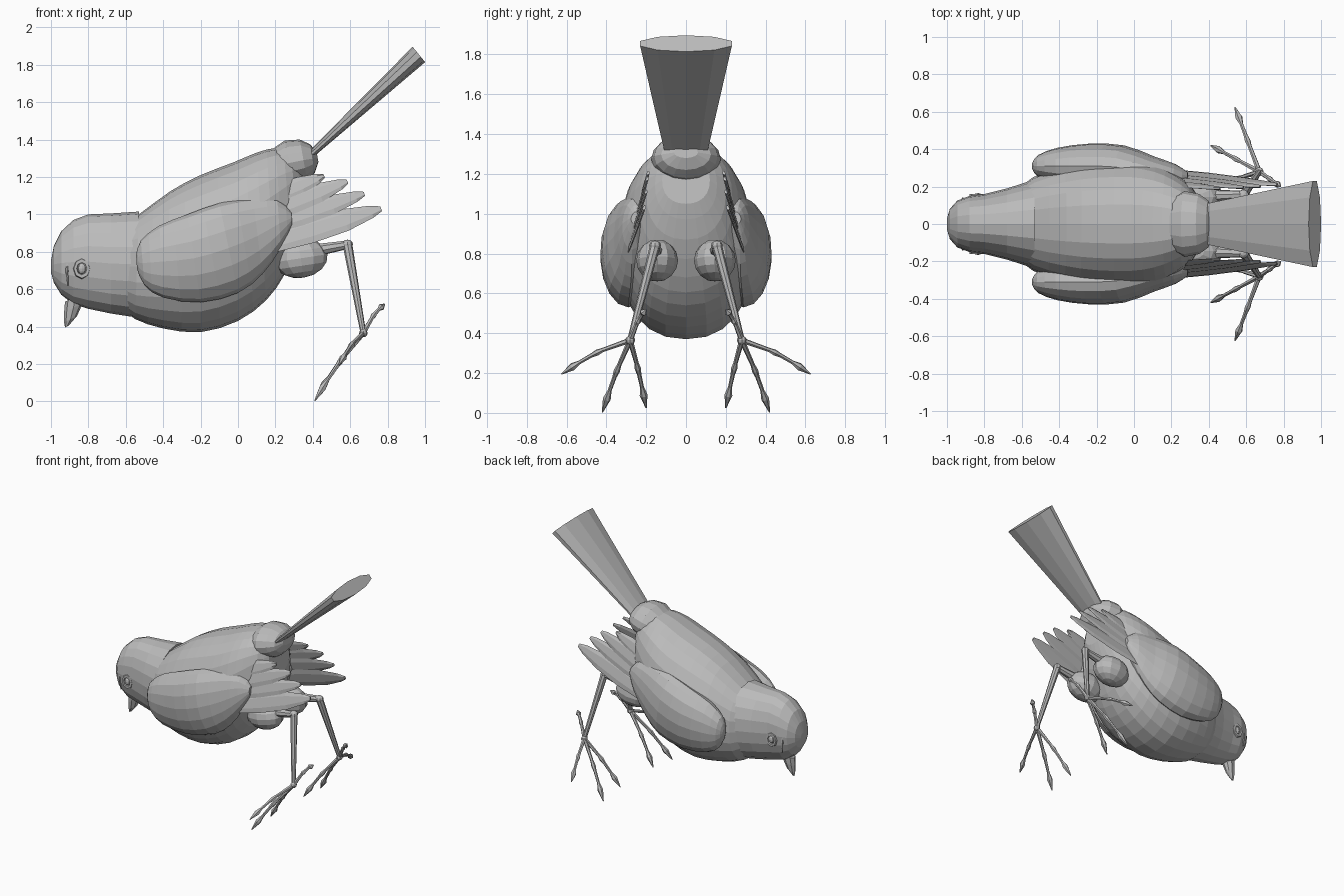
import bpy, bmesh, math
from mathutils import Vector, Matrix

if "Cube" in bpy.data.objects:
    bpy.data.objects.remove(bpy.data.objects["Cube"])

grey = bpy.data.materials.new("plain grey")
grey.use_nodes = True
grey.diffuse_color = (0.5, 0.5, 0.5, 1)
grey.node_tree.nodes["Principled BSDF"].inputs["Base Color"].default_value = (0.5, 0.5, 0.5, 1)


def finish(name, bm, mirror=False):
    bmesh.ops.recalc_face_normals(bm, faces=bm.faces)
    mesh = bpy.data.meshes.new(name)
    bm.to_mesh(mesh)
    bm.free()
    mesh.materials.append(grey)
    ob = bpy.data.objects.new(name, mesh)
    bpy.context.collection.objects.link(ob)
    if mirror:
        mod = ob.modifiers.new("mirror", "MIRROR")
        mod.use_axis = (False, True, False)


def full(x, power):
    return math.copysign(abs(x) ** power, x)


def loft(bm, rings, sides, power=1):
    """Skin a row of ellipses (centre and two half axes); a power below 1 fills the corners."""
    angles = [2 * math.pi * i / sides for i in range(sides)]
    rows = [[bm.verts.new(c + u * full(math.cos(a), power) + v * full(math.sin(a), power))
             for a in angles] for c, u, v in rings]
    for a, b in zip(rows, rows[1:]):
        for i in range(sides):
            j = (i + 1) % sides
            bm.faces.new((a[i], a[j], b[j], b[i]))
    bm.faces.new(rows[0])
    bm.faces.new(rows[-1])


def section(top, bottom, half_width):
    top, bottom = Vector(top), Vector(bottom)
    return (top + bottom) / 2, (top - bottom) / 2, Vector((0, half_width, 0))


def refine(rings):
    """Add a smoothly interpolated ring between each pair."""
    out = [rings[0]]
    for i in range(len(rings) - 1):
        p, q = rings[max(i - 1, 0)], rings[min(i + 2, len(rings) - 1)]
        a, b = rings[i], rings[i + 1]
        out += [tuple((a[k] + b[k]) * .5625 - (p[k] + q[k]) * .0625 for k in range(3)), b]
    return out


def tube(bm, points, radii, sides=6):
    points = [Vector(p) for p in points]
    rings = []
    for i, p in enumerate(points):
        t = points[min(i + 1, len(points) - 1)] - points[max(i - 1, 0)]
        u = t.cross(Vector((0.3, 0.2, 1))).normalized()
        rings.append((p, u * radii[i], t.cross(u).normalized() * radii[i]))
    loft(bm, rings, sides)


def ellipsoid(bm, centre, scale, tilt=0, u=12, v=8):
    m = Matrix.Translation(centre) @ Matrix.Rotation(tilt, 4, "Y") @ Matrix.Diagonal((*scale, 1))
    bmesh.ops.create_uvsphere(bm, u_segments=u, v_segments=v, radius=1, matrix=m)


# Body, with its front end tucked inside the head
bm = bmesh.new()
body = [(-.6, .96, -.62, .5, .19), (-.53, 1.0, -.55, .44, .25), (-.36, 1.125, -.4, .39, .305),
        (-.2, 1.21, -.2, .37, .335), (-.02, 1.28, 0, .43, .34), (.1, 1.33, .15, .54, .315),
        (.2, 1.355, .25, .68, .265), (.28, 1.34, .33, .87, .2), (.33, 1.29, .37, 1.05, .12)]
loft(bm, refine([section((a, 0, b), (c, 0, d), w) for a, b, c, d, w in body]), 24, .88)
finish("body", bm)

# Head, wider towards the neck
bm = bmesh.new()
head = [(-1, .75, .69, .03), (-.985, .83, .635, .08), (-.945, .91, .57, .125),
        (-.88, .97, .52, .15), (-.8, 1, .495, .16), (-.68, 1.005, .47, .19)]
rings = [section((x, 0, t), (x, 0, b), w) for x, t, b, w in head]
loft(bm, rings + [section((-.53, 0, 1.015), (-.55, 0, .45), .235)], 20, .95)
finish("head", bm)

# Beak
bm = bmesh.new()
beak = [(-.87, .56, .055, .045), (-.88, .5, .05, .038), (-.895, .44, .035, .025),
        (-.915, .4, .01, .008)]
loft(bm, [(Vector((x, 0, z)), Vector((w, 0, w * .5)), Vector((0, h, 0))) for x, z, w, h in beak], 8)
finish("beak", bm)

# Eyes with a raised rim
bm = bmesh.new()
ellipsoid(bm, (-.835, .148, .71), (.025, .018, .03), u=8, v=6)
rim = [bm.verts.new((-.835 + r * math.cos(a), y, .71 + 1.2 * r * math.sin(a)))
       for r, y in ((.05, .13), (.043, .16), (.028, .16), (.022, .14))
       for a in [math.pi * k / 4 for k in range(8)]]
for k in range(3):
    for i in range(8):
        j = (i + 1) % 8
        bm.faces.new([rim[n] for n in (k * 8 + i, k * 8 + j, k * 8 + 8 + j, k * 8 + 8 + i)])
finish("eyes", bm, True)

# Brow ridges
bm = bmesh.new()
tube(bm, [(-.88, .115, .85), (-.905, .128, .78), (-.915, .134, .7), (-.91, .125, .62)],
     [.003, .008, .008, .003])
finish("brows", bm, True)

# Rounded rump
bm = bmesh.new()
rump = [((.185, 0, 1.35), (.24, 0, 1.17), .15), ((.25, 0, 1.395), (.3, 0, 1.155), .175),
        ((.33, 0, 1.4), (.37, 0, 1.18), .16), ((.385, 0, 1.375), (.41, 0, 1.22), .125),
        ((.42, 0, 1.335), (.43, 0, 1.28), .06)]
loft(bm, [section(*r) for r in rump], 16)
finish("rump", bm)

# Tail: a flat flaring blade
bm = bmesh.new()
across = Vector((.065, 0, -.08)).normalized()
loft(bm, [(Vector((.37, 0, 1.302)), across * .018, Vector((0, .11, 0))),
          (Vector((.967, 0, 1.855)), across * .053, Vector((0, .242, 0)))], 10)
finish("tail", bm)

# Wings: top point, bottom point, half thickness
bm = bmesh.new()
wing = [((-.545, .31, .78), (-.54, .31, .71), .02), ((-.52, .31, .86), (-.5, .31, .62), .06),
        ((-.42, .31, .94), (-.4, .305, .555), .1), ((-.27, .31, 1.0), (-.2, .29, .53), .13),
        ((-.1, .305, 1.06), (0, .285, .58), .125), ((.08, .27, 1.09), (.13, .275, .68), .09),
        ((.21, .25, 1.08), (.23, .27, .82), .06), ((.285, .25, 1.01), (.29, .26, .95), .02)]
loft(bm, refine([section(*w) for w in wing]), 16)
finish("wings", bm, True)

# Fanned, overlapping wing feathers: root, tip, half width
bm = bmesh.new()
feathers = [((.05, .235, 1.04), (.46, .19, 1.205), .055), ((.08, .25, .98), (.585, .195, 1.175), .06),
            ((.1, .265, .92), (.675, .2, 1.11), .06), ((.12, .285, .83), (.765, .21, 1.03), .07)]
for root, tip, w in feathers:
    root, tip = Vector(root), Vector(tip)
    d = (tip - root).normalized()
    side = d.cross(Vector((0, 1, .3))).normalized()
    loft(bm, [(root.lerp(tip, f), side * w * k, d.cross(side) * .008)
              for f, k in ((0, .75), (.4, 1), (.7, .9), (.92, .5), (1, .2))], 6)
finish("wing_feathers", bm, True)

# Thighs
bm = bmesh.new()
ellipsoid(bm, (.335, .145, .765), (.145, .105, .105), -.15)
finish("thighs", bm, True)

# Legs with knee and ankle knobs
bm = bmesh.new()
knee, ankle = (.585, .155, .84), (.67, .28, .365)
tube(bm, [(.4, .15, .805), (.57, .155, .835)], [.035, .024], 8)
tube(bm, [knee, ankle], [.026, .015], 8)
ellipsoid(bm, knee, (.03, .03, .025), u=8, v=6)
ellipsoid(bm, ankle, (.023, .025, .022), u=8, v=6)
finish("legs", bm, True)

# Toes, each ending in a swollen claw
bm = bmesh.new()
for tip in ((.785, .2, .52), (.54, .625, .195), (.41, .42, .003), (.42, .2, .025)):
    a, b = Vector(ankle), Vector(tip)
    steps = (0, .4, .48, .56, .74, .84, 1)
    path = [a.lerp(b, f) + Vector((0, 0, .02 * math.sin(math.pi * f))) for f in steps]
    tube(bm, path, [.014, .011, .016, .011, .01, .02, .003])
finish("toes", bm, True)
